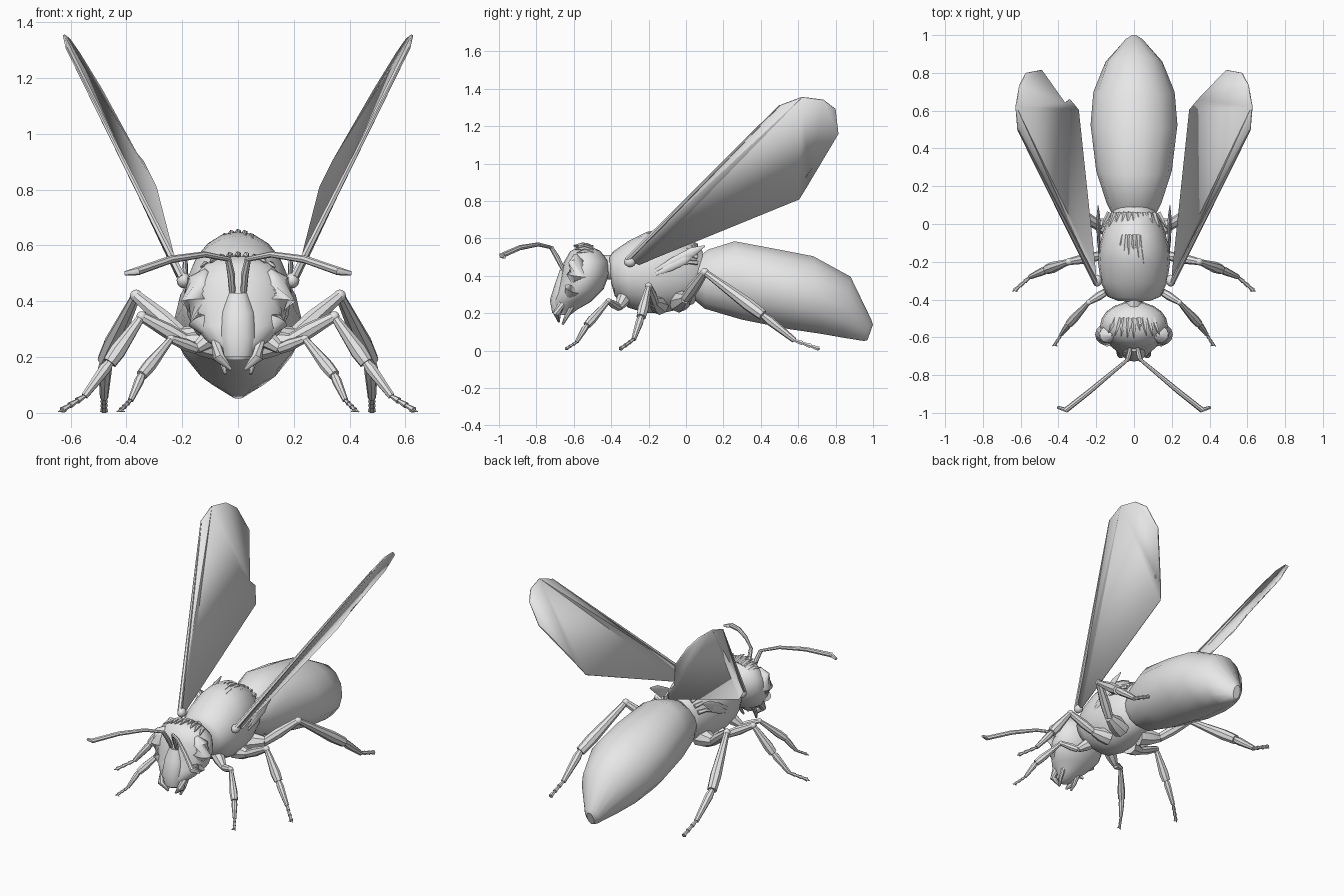
import bpy, bmesh, math, random
from mathutils import Vector

cube = bpy.data.objects.get("Cube")
if cube:
    bpy.data.objects.remove(cube, do_unlink=True)

grey = bpy.data.materials.new("plain grey")
grey.use_nodes = True
grey.diffuse_color = (0.8, 0.8, 0.8, 1)
grey.node_tree.nodes["Principled BSDF"].inputs["Base Color"].default_value = (0.8, 0.8, 0.8, 1)
random.seed(4)


def finish(name, bm, angle=40):
    bmesh.ops.recalc_face_normals(bm, faces=bm.faces)
    mesh = bpy.data.meshes.new(name)
    bm.to_mesh(mesh)
    bm.free()
    mesh.materials.append(grey)
    ob = bpy.data.objects.new(name, mesh)
    bpy.context.collection.objects.link(ob)
    bpy.ops.object.select_all(action="DESELECT")
    ob.select_set(True)
    bpy.context.view_layer.objects.active = ob
    bpy.ops.object.shade_smooth_by_angle(angle=math.radians(angle))
    return ob


def skin(bm, rings):
    """Bridge rings of points and cap both ends."""
    rows = [[bm.verts.new(p) for p in ring] for ring in rings]
    n = len(rows[0])
    for a, b in zip(rows, rows[1:]):
        for i in range(n):
            j = (i + 1) % n
            bm.faces.new((a[i], a[j], b[j], b[i]))
    bm.faces.new(rows[0])
    bm.faces.new(rows[-1])


def loft(name, sections, sides=16, angle=40):
    """Each section: y and z of one edge, y and z of the opposite edge, half width."""
    rings = []
    for ay, az, by, bz, w in sections:
        a, b = Vector((0, ay, az)), Vector((0, by, bz))
        mid, half = (a + b) / 2, (b - a) / 2
        turn = [2 * math.pi * i / sides for i in range(sides)]
        rings.append([mid + half * math.sin(t) + Vector((w * math.cos(t), 0, 0)) for t in turn])
    bm = bmesh.new()
    skin(bm, rings)
    return finish(name, bm, angle)


def add_tube(bm, points, radii, sides=8, flat=1.0):
    pts = [Vector(p) for p in points]
    rings = []
    for i, p in enumerate(pts):
        d = (pts[min(i + 1, len(pts) - 1)] - pts[max(i - 1, 0)]).normalized()
        u = d.cross(Vector((0, 0, 1)) if abs(d.z) < 0.95 else Vector((0, 1, 0))).normalized()
        v = d.cross(u)
        turn = [2 * math.pi * k / sides for k in range(sides)]
        rings.append([p + radii[i] * (u * math.cos(t) * flat + v * math.sin(t)) for t in turn])
    skin(bm, rings)


def add_ball(bm, centre, size):
    new = bmesh.ops.create_uvsphere(bm, u_segments=12, v_segments=8, radius=1)["verts"]
    bmesh.ops.scale(bm, vec=size, verts=new)
    bmesh.ops.translate(bm, vec=centre, verts=new)


def flip(points, s):
    return [(x * s, y, z) for x, y, z in points]


# Abdomen, thorax, waist and neck
loft("abdomen", [
    (0.03, 0.28, 0.05, 0.49, 0.11), (0.10, 0.22, 0.12, 0.545, 0.145),
    (0.30, 0.16, 0.26, 0.59, 0.20), (0.55, 0.11, 0.50, 0.545, 0.23),
    (0.72, 0.085, 0.68, 0.51, 0.215), (0.84, 0.065, 0.88, 0.40, 0.15),
    (0.95, 0.05, 0.99, 0.17, 0.05), (0.97, 0.055, 1.0, 0.14, 0.025)], 14, 35)
loft("thorax", [
    (-0.40, 0.36, -0.41, 0.50, 0.09), (-0.38, 0.29, -0.39, 0.53, 0.14),
    (-0.31, 0.23, -0.31, 0.585, 0.175), (-0.21, 0.20, -0.21, 0.635, 0.19),
    (-0.13, 0.20, -0.13, 0.65, 0.185), (-0.04, 0.22, -0.04, 0.625, 0.165),
    (0.04, 0.25, 0.05, 0.57, 0.13), (0.07, 0.29, 0.09, 0.53, 0.10)], 20, 50)
loft("neck", [(-0.47, 0.38, -0.47, 0.51, 0.045), (-0.38, 0.38, -0.38, 0.51, 0.045)], 12)

# Head with a tapering face
loft("head", [
    (-0.52, 0.56, -0.57, 0.56, 0.05), (-0.46, 0.535, -0.62, 0.53, 0.12),
    (-0.415, 0.48, -0.655, 0.47, 0.168), (-0.41, 0.41, -0.67, 0.39, 0.18),
    (-0.44, 0.33, -0.69, 0.31, 0.165), (-0.51, 0.26, -0.715, 0.26, 0.115),
    (-0.58, 0.22, -0.71, 0.22, 0.06), (-0.62, 0.19, -0.70, 0.19, 0.04)], 20, 50)

# Face plate between the eyes
loft("face_plate", [
    (-0.62, 0.43, -0.675, 0.43, 0.035), (-0.62, 0.36, -0.70, 0.36, 0.06),
    (-0.63, 0.27, -0.728, 0.27, 0.065), (-0.64, 0.20, -0.715, 0.20, 0.05)], 12)

# Leg joints from hip to claw
leg_paths = {
    "front": ([(0.06, -0.32, 0.30), (0.15, -0.36, 0.23), (0.24, -0.415, 0.265),
               (0.345, -0.53, 0.135), (0.385, -0.585, 0.045), (0.42, -0.64, 0.01)], 0.8),
    "middle": ([(0.08, -0.14, 0.24), (0.19, -0.17, 0.26), (0.345, -0.20, 0.345),
                (0.46, -0.24, 0.18), (0.55, -0.28, 0.06), (0.63, -0.35, 0.01)], 1.0),
    "hind": ([(0.07, -0.04, 0.26), (0.20, 0.0, 0.28), (0.365, 0.10, 0.42),
              (0.475, 0.41, 0.19), (0.48, 0.58, 0.055), (0.48, 0.71, 0.01)], 1.15),
}


def build_leg(name, path, k, s):
    hip, thigh, knee, shin, ankle, claw = [Vector(p) for p in flip(path, s)]
    bm = bmesh.new()
    add_tube(bm, [hip, hip.lerp(thigh, 0.5), thigh], [0.05 * k, 0.045 * k, 0.025 * k])
    add_tube(bm, [thigh, thigh.lerp(knee, 0.4), knee], [0.024 * k, 0.028 * k, 0.018 * k])
    add_ball(bm, knee, [0.019 * k] * 3)
    add_tube(bm, [knee, knee.lerp(shin, 0.75), shin], [0.015 * k, 0.03 * k, 0.026 * k])
    add_tube(bm, [shin, shin.lerp(ankle, 0.2), ankle], [0.016 * k, 0.022 * k, 0.013 * k])
    # Beaded foot segments
    for i in range(3):
        a, b = ankle.lerp(claw, i / 3), ankle.lerp(claw, (i + 1) / 3)
        add_tube(bm, [a, b], [0.007 * k, 0.012 * k], 6)
    for side in (-1, 1):
        add_tube(bm, [claw, claw + Vector((0.014 * side, -0.006, -0.006))], [0.006, 0.002], 5)
    finish(name, bm)


wing_outline = [
    (0.20, -0.315, 0.485), (0.615, 0.50, 1.31), (0.625, 0.62, 1.355),
    (0.605, 0.735, 1.34), (0.57, 0.80, 1.29), (0.49, 0.815, 1.16),
    (0.365, 0.64, 0.93), (0.34, 0.66, 0.90), (0.295, 0.605, 0.81), (0.205, -0.25, 0.46)]

for side, s in (("left", 1), ("right", -1)):
    for leg, (path, k) in leg_paths.items():
        build_leg(f"{side}_{leg}_leg", path, k, s)

    # Wing: narrow leading strip plus the broad membrane
    bm = bmesh.new()
    v = [bm.verts.new(p) for p in flip(wing_outline, s)]
    bm.faces.new(v[:3])
    bm.faces.new([v[0]] + v[2:])
    bmesh.ops.triangulate(bm, faces=bm.faces)
    wing = finish(f"{side}_wing", bm, 15)
    solid = wing.modifiers.new("thickness", "SOLIDIFY")
    solid.thickness, solid.offset = 0.007, 0

    # Wing root and leading vein
    bm = bmesh.new()
    add_tube(bm, flip(wing_outline[:2], s), [0.014, 0.004], 6)
    add_ball(bm, (0.195 * s, -0.30, 0.475), (0.025, 0.032, 0.028))
    finish(f"{side}_wing_root", bm)

    # Small folded leaves behind the wing
    bm = bmesh.new()
    for z, length in ((0.43, 0.26), (0.41, 0.20)):
        start = Vector((0.185 * s, -0.16, z))
        end = start + Vector((0.005 * s, length, length * 0.5))
        add_tube(bm, [start, start.lerp(end, 0.35), start.lerp(end, 0.75), end],
                 [0.008, 0.022, 0.025, 0.004], 8, 0.4)
    finish(f"{side}_hind_wing", bm)

    # Eye
    bm = bmesh.new()
    add_tube(bm, flip([(0.11, -0.59, 0.51), (0.14, -0.585, 0.47), (0.15, -0.585, 0.40),
                       (0.135, -0.605, 0.33), (0.10, -0.63, 0.28)], s),
             [0.012, 0.045, 0.056, 0.046, 0.015], 12)
    finish(f"{side}_eye", bm, 60)

    # Antenna: upright base and swept whip
    bm = bmesh.new()
    add_tube(bm, flip([(0.02, -0.655, 0.43), (0.025, -0.69, 0.50), (0.035, -0.72, 0.55)], s),
             [0.011, 0.014, 0.012])
    add_tube(bm, flip([(0.03, -0.715, 0.55), (0.12, -0.79, 0.568), (0.24, -0.89, 0.55),
                       (0.36, -0.985, 0.508), (0.405, -0.97, 0.50)], s),
             [0.009, 0.011, 0.014, 0.015, 0.008])
    finish(f"{side}_antenna", bm)

    # Jaw and mouth feeler
    bm = bmesh.new()
    add_tube(bm, flip([(0.075, -0.66, 0.26), (0.07, -0.69, 0.20), (0.025, -0.68, 0.155)], s),
             [0.022, 0.022, 0.006])
    add_tube(bm, flip([(0.06, -0.60, 0.25), (0.055, -0.64, 0.18), (0.045, -0.66, 0.14)], s),
             [0.015, 0.012, 0.006])
    finish(f"{side}_jaw", bm)


def tuft(name, count, span, y, z, drop, length):
    """Fan of flat tapered hair strands lying along the back."""
    bm = bmesh.new()
    for i in range(count):
        t = 2 * i / (count - 1) - 1
        x, reach = t * span, length * random.uniform(0.7, 1.2)
        root = Vector((x, y, z - drop * t * t))
        tip = root + Vector((x * 0.35, -reach, 0.012 - drop * 0.3 * t * t))
        add_tube(bm, [root, root.lerp(tip, 0.5) + Vector((0, 0, 0.012)), tip],
                 [0.014, 0.012, 0.002], 5)
    finish(name, bm)


# Hair on the back and the crown
tuft("back_hair", 9, 0.08, -0.06, 0.63, 0.05, 0.13)
tuft("rear_collar_hair", 11, 0.13, 0.06, 0.56, 0.09, 0.11)
tuft("crown_hair", 9, 0.10, -0.50, 0.55, 0.03, 0.09)
